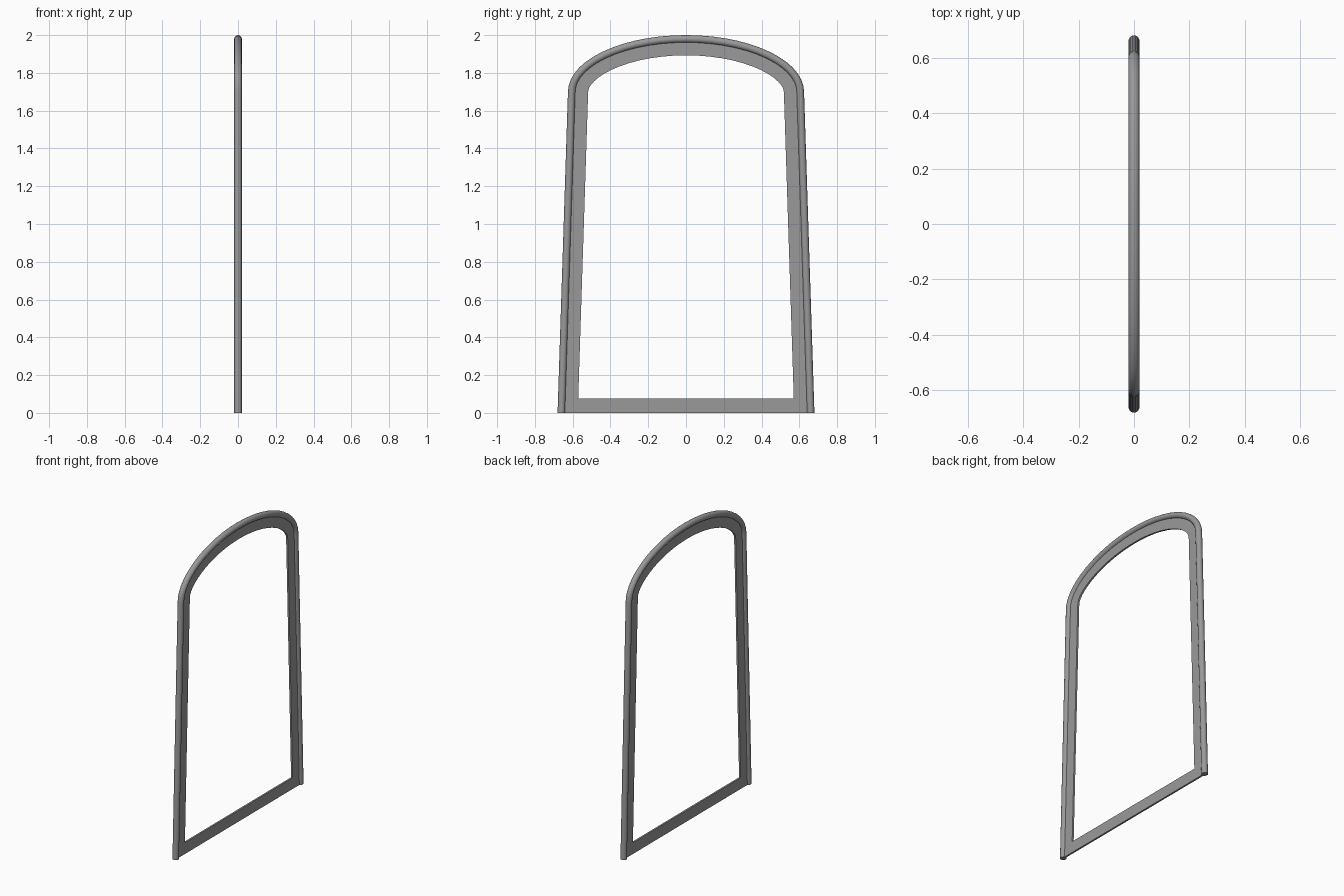
import bpy
import bmesh
import math
from mathutils import Vector

cube = bpy.data.objects.get("Cube")
if cube:
    bpy.data.objects.remove(cube, do_unlink=True)

GREY = (0.32, 0.32, 0.32, 1)
grey = bpy.data.materials.new("grey metal")
grey.use_nodes = True
grey.diffuse_color = GREY
grey.node_tree.nodes["Principled BSDF"].inputs["Base Color"].default_value = GREY

HALF_BASE, HALF_TOP, SPRING, RISE = 0.68, 0.625, 1.70, 0.30
TUBE, PLATE, INNER, BAR = 0.02, 0.006, 0.107, 0.075
ARCH_STEPS = 28

# Outer outline in (y, z): leg, elliptical arch, leg
angles = [math.pi * i / ARCH_STEPS for i in range(ARCH_STEPS + 1)]
path = [Vector((HALF_BASE, 0))]
path += [Vector((HALF_TOP * math.cos(a), SPRING + RISE * math.sin(a))) for a in angles]
path.append(Vector((-HALF_BASE, 0)))


def inward_normals():
    """Inward direction at every outline point, level at the feet."""
    result = []
    for i in range(len(path)):
        if i in (0, len(path) - 1):
            result.append(Vector((-1 if i == 0 else 1, 0)))
            continue
        t = (path[i] - path[i - 1]).normalized() + (path[i + 1] - path[i]).normalized()
        t.normalize()
        result.append(Vector((-t.y, t.x)))
    return result


def finish(name, bm, smooth):
    bmesh.ops.recalc_face_normals(bm, faces=bm.faces)
    mesh = bpy.data.meshes.new(name)
    bm.to_mesh(mesh)
    bm.free()
    mesh.materials.append(grey)
    obj = bpy.data.objects.new(name, mesh)
    bpy.context.collection.objects.link(obj)
    if smooth:
        bpy.ops.object.select_all(action="DESELECT")
        obj.select_set(True)
        bpy.context.view_layer.objects.active = obj
        bpy.ops.object.shade_smooth_by_angle(angle=math.radians(40))
    return obj


def sweep(name, section, smooth):
    """Sweep a section of (inward offset, x) points along the outline."""
    bm = bmesh.new()
    rings = []
    for p, n in zip(path, inward_normals()):
        rings.append([bm.verts.new((x, *(p + n * o))) for o, x in section])
    count = len(section)
    for a, b in zip(rings, rings[1:]):
        for j in range(count):
            k = (j + 1) % count
            bm.faces.new((a[j], a[k], b[k], b[j]))
    bm.faces.new(rings[0])
    bm.faces.new(rings[-1])
    return finish(name, bm, smooth)


# Round outer tube
circle = [2 * math.pi * i / 16 for i in range(16)]
sweep("outer_tube", [(TUBE - TUBE * math.cos(a), TUBE * math.sin(a)) for a in circle], True)

# Flat inner flange following the tube
sweep("inner_flange", [(TUBE, -PLATE), (INNER, -PLATE), (INNER, PLATE), (TUBE, PLATE)], True)

# Flat bar across the bottom
bm = bmesh.new()
bmesh.ops.create_cube(bm, size=1)
bmesh.ops.scale(bm, vec=(2 * PLATE, 2 * (HALF_BASE - INNER), BAR), verts=bm.verts)
bmesh.ops.translate(bm, vec=(0, 0, BAR / 2), verts=bm.verts)
finish("bottom_bar", bm, False)
